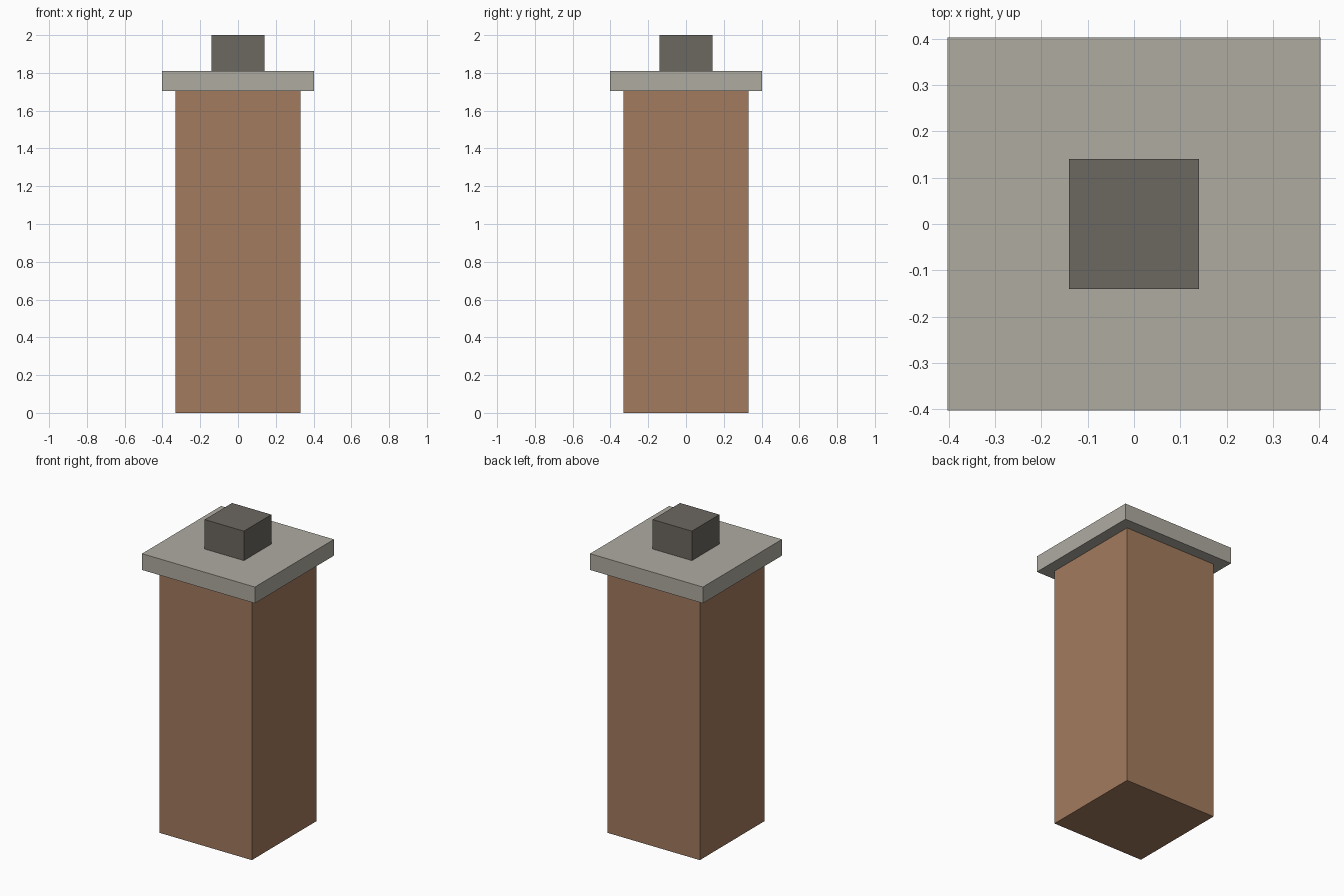
import bpy

cube = bpy.data.objects.get("Cube")
if cube:
    bpy.data.objects.remove(cube, do_unlink=True)


def make_material(name, rgb):
    mat = bpy.data.materials.new(name)
    mat.use_nodes = True
    mat.diffuse_color = (*rgb, 1)
    mat.node_tree.nodes["Principled BSDF"].inputs["Base Color"].default_value = (*rgb, 1)
    return mat


def make_block(name, width, bottom, top, mat):
    """Square block centred on the z axis."""
    bpy.ops.mesh.primitive_cube_add(size=1, location=(0, 0, (bottom + top) / 2))
    obj = bpy.context.object
    obj.name = obj.data.name = name
    obj.scale = (width, width, top - bottom)
    bpy.ops.object.transform_apply(location=False, rotation=False, scale=True)
    obj.data.materials.append(mat)
    return obj


brick = make_material("brick_brown", (0.366, 0.198, 0.112))
stone = make_material("pale_stone", (0.425, 0.407, 0.356))
clay = make_material("dark_grey", (0.150, 0.136, 0.117))

# Chimney: brick shaft, overhanging cap slab and flue on top
make_block("chimney_shaft", 0.66, 0, 1.705, brick)
make_block("chimney_cap", 0.806, 1.705, 1.81, stone)
make_block("chimney_flue", 0.28, 1.81, 2, clay)
